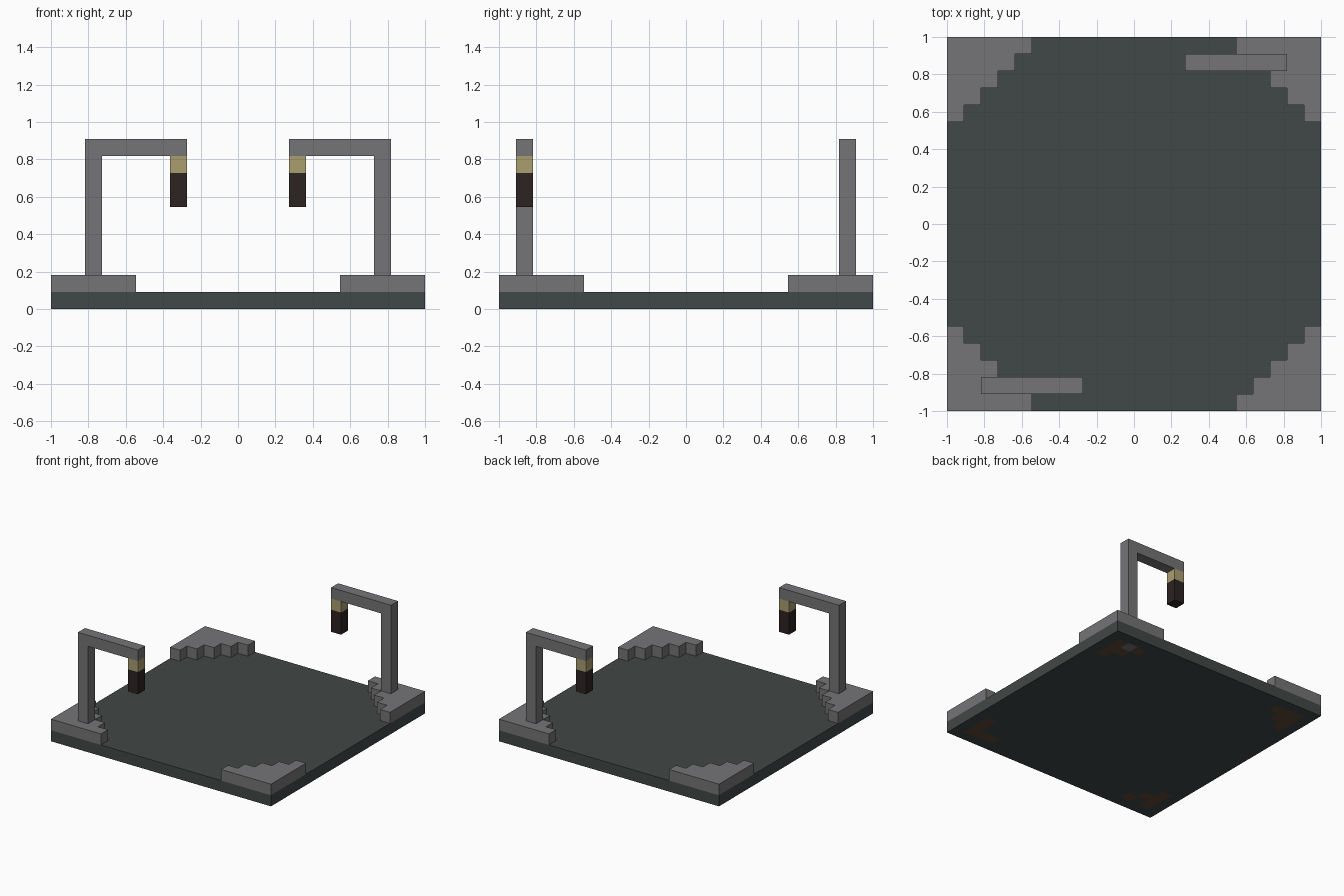
import bpy
import bmesh
from mathutils import Vector

old = bpy.data.objects.get("Cube")
if old:
    bpy.data.objects.remove(old, do_unlink=True)

U = 1 / 11  # one block; the base is 22 blocks wide


def material(name, rgb):
    mat = bpy.data.materials.new(name)
    mat.use_nodes = True
    mat.diffuse_color = (*rgb, 1)
    mat.node_tree.nodes["Principled BSDF"].inputs["Base Color"].default_value = (*rgb, 1)
    return mat


slate = material("dark_slate", (0.053, 0.065, 0.063))
stone = material("grey_stone", (0.178, 0.174, 0.181))
tan = material("tan", (0.40, 0.337, 0.159))
dark = material("dark_brown", (0.026, 0.016, 0.016))
earth = material("earth_brown", (0.12, 0.065, 0.035))


def finish(name, bm, *mats):
    bmesh.ops.recalc_face_normals(bm, faces=bm.faces)
    mesh = bpy.data.meshes.new(name)
    bm.to_mesh(mesh)
    bm.free()
    for mat in mats:
        mesh.materials.append(mat)
    obj = bpy.data.objects.new(name, mesh)
    bpy.context.collection.objects.link(obj)


def prism(name, points, depth, mat):
    """Extrude a closed outline, given in blocks, along a vector."""
    bm = bmesh.new()
    face = bm.faces.new([bm.verts.new(Vector(p) * U) for p in points])
    ext = bmesh.ops.extrude_face_region(bm, geom=[face], use_keep_orig=True)
    top = [v for v in ext["geom"] if isinstance(v, bmesh.types.BMVert)]
    bmesh.ops.translate(bm, verts=top, vec=Vector(depth) * U)
    finish(name, bm, mat)


# Base slab, with stained blocks on the underside of each corner
bm = bmesh.new()
bmesh.ops.create_grid(bm, x_segments=22, y_segments=22, size=1)
ext = bmesh.ops.extrude_face_region(bm, geom=bm.faces[:], use_keep_orig=True)
top = [v for v in ext["geom"] if isinstance(v, bmesh.types.BMVert)]
bmesh.ops.translate(bm, verts=top, vec=(0, 0, U))
missing = {(1, -1): (2, 2), (-1, -1): (2, 1)}
for f in bm.faces:
    c = f.calc_center_median()
    if c.z > 0.001:
        continue
    side = (1 if c.x > 0 else -1, 1 if c.y > 0 else -1)
    i, j = int((1 - abs(c.x)) / U), int((1 - abs(c.y)) / U)
    if i > 0 and j > 0 and i + j < 5 and missing.get(side) != (i, j):
        f.material_index = 2 if side == (1, 1) and (i, j) == (2, 1) else 1
finish("base_slab", bm, slate, earth, stone)

# Stepped stone corners
steps = [(11, 11), (6, 11)]
for k in range(5):
    steps += [(6 + k, 10 - k), (7 + k, 10 - k)]
for sy, depth_name in ((-1, "front"), (1, "back")):
    for sx, side_name in ((-1, "right"), (1, "left")):
        prism(f"corner_step_{depth_name}_{side_name}",
              [(x * sx, y * sy, 1) for x, y in steps], (0, 0, 1), stone)

# Lamp posts on two opposite corners, each with a hanging lamp
post = [(9, 2), (9, 10), (3, 10), (3, 9), (8, 9), (8, 2)]
for s, name in ((-1, "front_right"), (1, "back_left")):
    def hang(part, outline, mat):
        prism(f"{part}_{name}", [(x * s, 9 * s, z) for x, z in outline], (0, s, 0), mat)

    hang("lamp_post", post, stone)
    hang("lamp_cap", [(3, 8), (4, 8), (4, 9), (3, 9)], tan)
    hang("lamp_body", [(3, 6), (4, 6), (4, 8), (3, 8)], dark)
